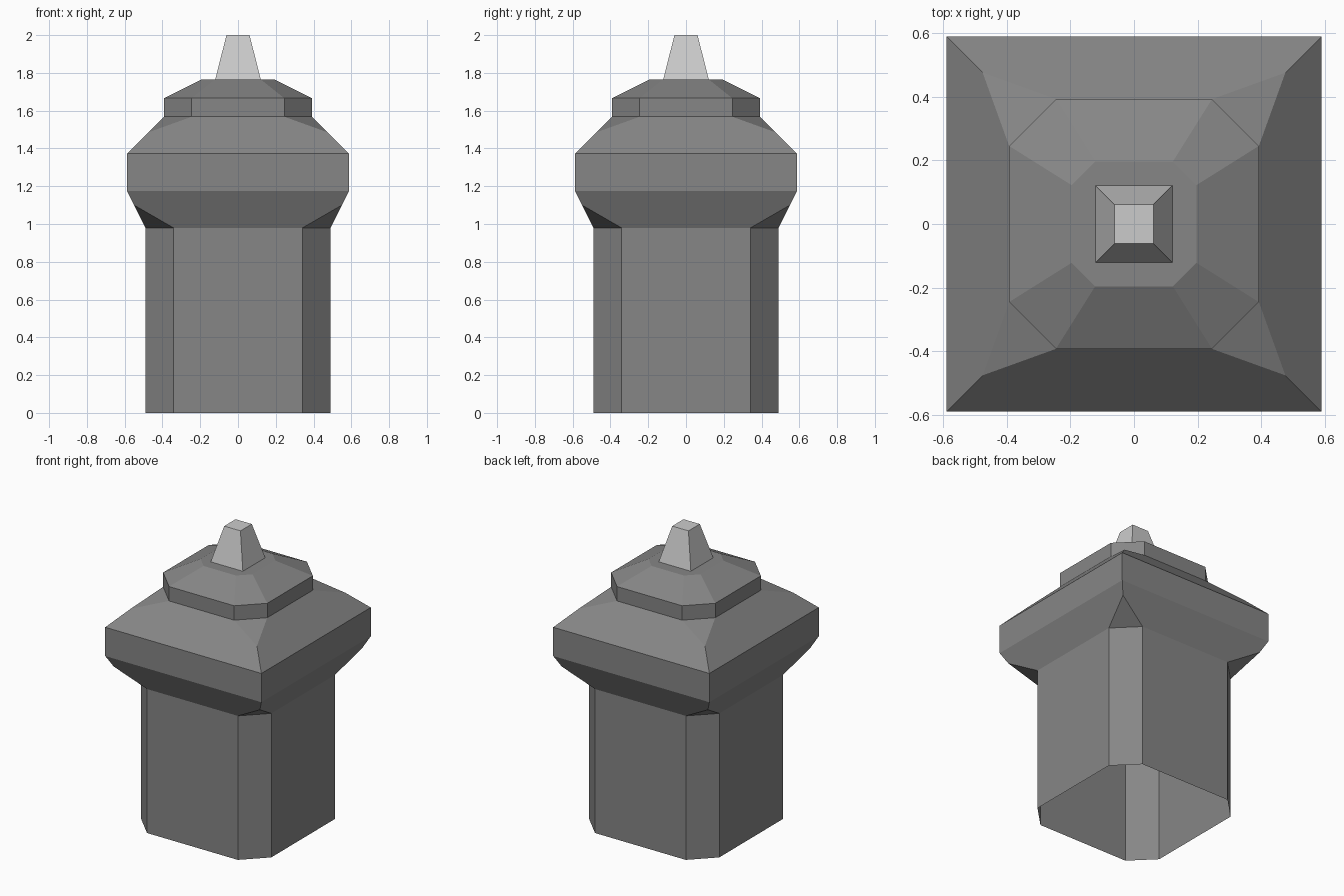
import bpy, bmesh
from math import radians

if "Cube" in bpy.data.objects:
    bpy.data.objects.remove(bpy.data.objects["Cube"])


def loft(name, rings, shade=None):
    """Stack of chamfered squares (z, half width, half flat side), capped on top, open below."""
    bm = bmesh.new()
    previous = None
    for z, h, c in rings:
        outline = [(h, -c), (h, c), (c, h), (-c, h), (-h, c), (-h, -c), (-c, -h), (c, -h)]
        ring = [bm.verts.new((x, y, z)) for x, y in outline]
        if previous:
            for i in range(8):
                j = (i + 1) % 8
                bm.faces.new((previous[i], previous[j], ring[j], ring[i]))
        previous = ring
    bm.faces.new(previous)
    # Collapse zero-length chamfers into sharp corners, then join coplanar faces
    bmesh.ops.remove_doubles(bm, verts=bm.verts, dist=0.0005)
    bmesh.ops.dissolve_limit(bm, angle_limit=radians(0.5), verts=bm.verts, edges=bm.edges)
    mesh = bpy.data.meshes.new(name)
    bm.to_mesh(mesh)
    bm.free()
    obj = bpy.data.objects.new(name, mesh)
    bpy.context.collection.objects.link(obj)
    if shade:
        mat = bpy.data.materials.new(name + "_grey")
        mat.diffuse_color = (shade, shade, shade, 1)
        mat.use_nodes = True
        mat.node_tree.nodes["Principled BSDF"].inputs["Base Color"].default_value = mat.diffuse_color
        mesh.materials.append(mat)
    return obj


# Post: chamfered shaft, square collar, chamfered cap with sloped roof
loft("post", [
    (0.00, 0.49, 0.342),
    (0.98, 0.49, 0.342),
    (1.10, 0.55, 0.55),
    (1.176, 0.588, 0.588),
    (1.372, 0.588, 0.588),
    (1.485, 0.475, 0.475),
    (1.568, 0.392, 0.245),
    (1.666, 0.392, 0.245),
    (1.764, 0.196, 0.122),
], shade=0.24)

# Light tapered spike on top
loft("spike", [(1.764, 0.121, 0.121), (2.0, 0.061, 0.061)])
